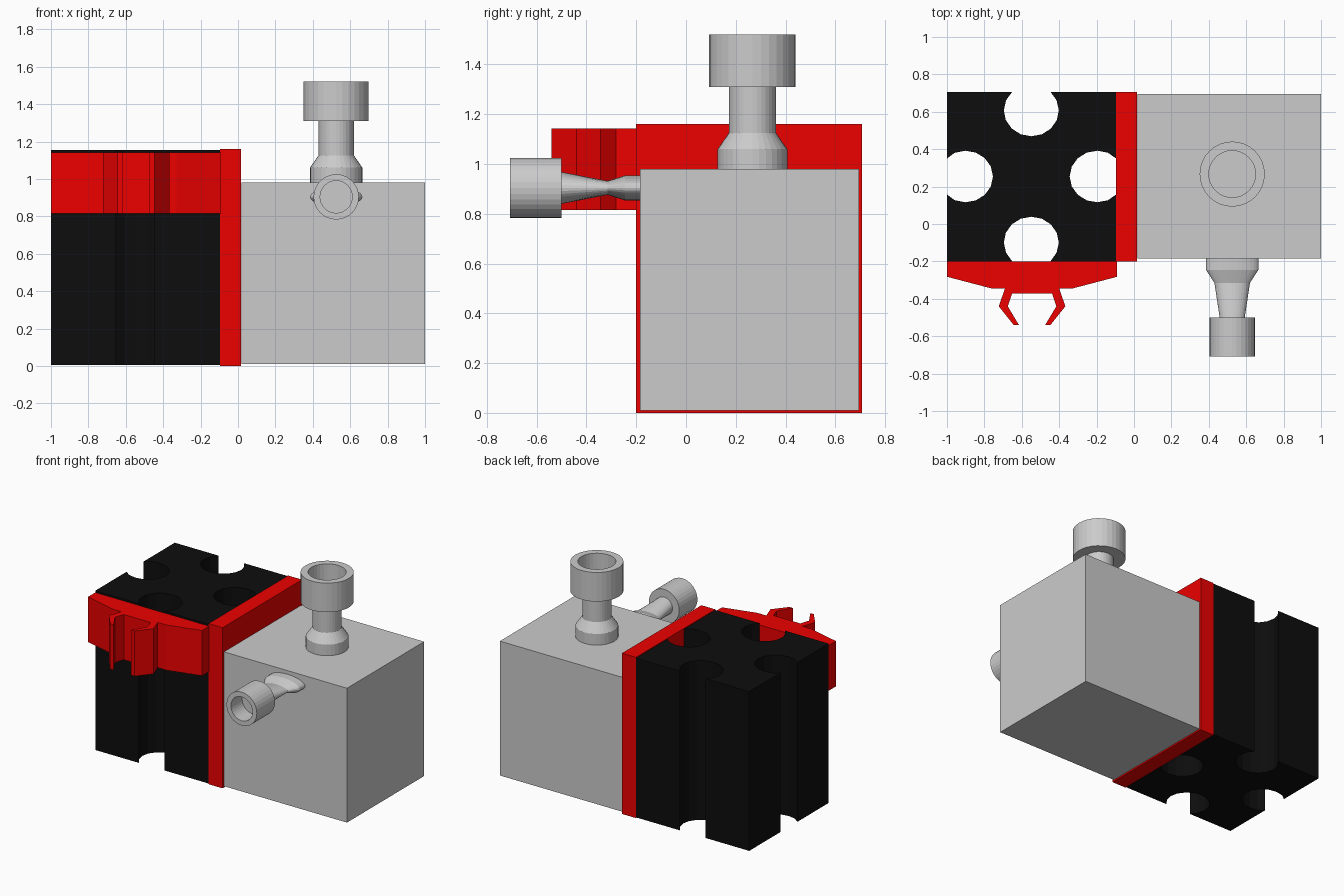
import bpy, bmesh
from math import sin, cos, pi, radians

if "Cube" in bpy.data.objects:
    bpy.data.objects.remove(bpy.data.objects["Cube"])


def material(name, rgb):
    m = bpy.data.materials.new(name)
    m.diffuse_color = (*rgb, 1)
    m.use_nodes = True
    m.node_tree.nodes["Principled BSDF"].inputs["Base Color"].default_value = m.diffuse_color
    return m


RED = material("red", (0.85, 0.0, 0.0))
BLACK = material("black", (0.004, 0.004, 0.004))


def finish(name, bm, mat=None):
    bmesh.ops.recalc_face_normals(bm, faces=bm.faces)
    me = bpy.data.meshes.new(name)
    bm.to_mesh(me)
    bm.free()
    ob = bpy.data.objects.new(name, me)
    bpy.context.collection.objects.link(ob)
    if mat:
        me.materials.append(mat)
    return ob


def prism(name, outline, z0, z1, mat=None):
    """Extrude a plan outline from z0 to z1."""
    bm = bmesh.new()
    face = bm.faces.new([bm.verts.new((x, y, z0)) for x, y in outline])
    top = bmesh.ops.extrude_face_region(bm, geom=[face], use_keep_orig=True)["geom"]
    bmesh.ops.translate(bm, vec=(0, 0, z1 - z0),
                        verts=[v for v in top if isinstance(v, bmesh.types.BMVert)])
    return finish(name, bm, mat)


def rect(x0, x1, y0, y1):
    return [(x0, y0), (x1, y0), (x1, y1), (x0, y1)]


def lathe(name, rings, place, n=32):
    """Skin elliptical rings (height, radius a, radius b); place maps a, b, h to xyz."""
    bm = bmesh.new()
    loops = [[bm.verts.new(place(ra * cos(2 * pi * i / n), rb * sin(2 * pi * i / n), h))
              for i in range(n)] for h, ra, rb in rings]
    for lo, hi in zip(loops, loops[1:]):
        for i in range(n):
            j = (i + 1) % n
            bm.faces.new((lo[i], lo[j], hi[j], hi[i]))
    bm.faces.new(loops[0])
    bm.faces.new(loops[-1])
    return finish(name, bm)


# grey body and red divider plate
prism("grey_body", rect(0.018, 1.0, -0.185, 0.695), 0.01, 0.98)
prism("divider_plate", rect(-0.095, 0.017, -0.2, 0.707), 0, 1.16, RED)

# black block with a round channel open on each side
CX, CY = -0.549, 0.254
outline = []
corners = rect(-1.0, -0.095, -0.2, 0.707)
for k, corner in enumerate(corners):
    d = -90 + 90 * k
    ox, oy = CX + 0.352 * cos(radians(d)), CY + 0.353 * sin(radians(d))
    outline.append(corner)
    for i in range(13):
        a = radians(d - 44 - 272 * i / 12)
        x, y = ox + 0.147 * cos(a), oy + 0.138 * sin(a)
        # snap the channel mouths onto the block sides
        if i in (0, 12):
            if k % 2 == 0:
                y = corner[1]
            else:
                x = corner[0]
        outline.append((x, y))
prism("channel_block", outline, 0.005, 1.155, BLACK)

# red front bracket with a two-armed clip, mirrored about its middle
MX = -0.545
half = [(0.455, -0.2), (0.455, -0.282), (0.215, -0.345), (0.145, -0.345),
        (0.178, -0.44), (0.098, -0.54), (0.07, -0.54), (0.13, -0.44), (0.107, -0.372)]
bracket = [(MX - x, y) for x, y in half] + [(MX + x, y) for x, y in reversed(half)]
prism("clip_bracket", bracket, 0.815, 1.142, RED)

# upright port on top of the body
profile = [(0.97, 0.14), (1.06, 0.14), (1.125, 0.095), (1.31, 0.095), (1.31, 0.174),
           (1.52, 0.174), (1.52, 0.125), (1.38, 0.125)]
lathe("top_port", [(h, r, r) for h, r in profile],
      lambda a, b, h: (0.525 + a, 0.267 + b, h))

# front port with a pinched, flattened neck
front = [(0.175, 0.14, 0.05), (0.245, 0.14, 0.05), (0.315, 0.095, 0.028),
         (0.5, 0.067, 0.064), (0.5, 0.121, 0.121), (0.708, 0.121, 0.121),
         (0.708, 0.086, 0.086), (0.58, 0.086, 0.086)]
lathe("front_port", front, lambda a, b, h: (0.525 + a, -h, 0.904 + b))
